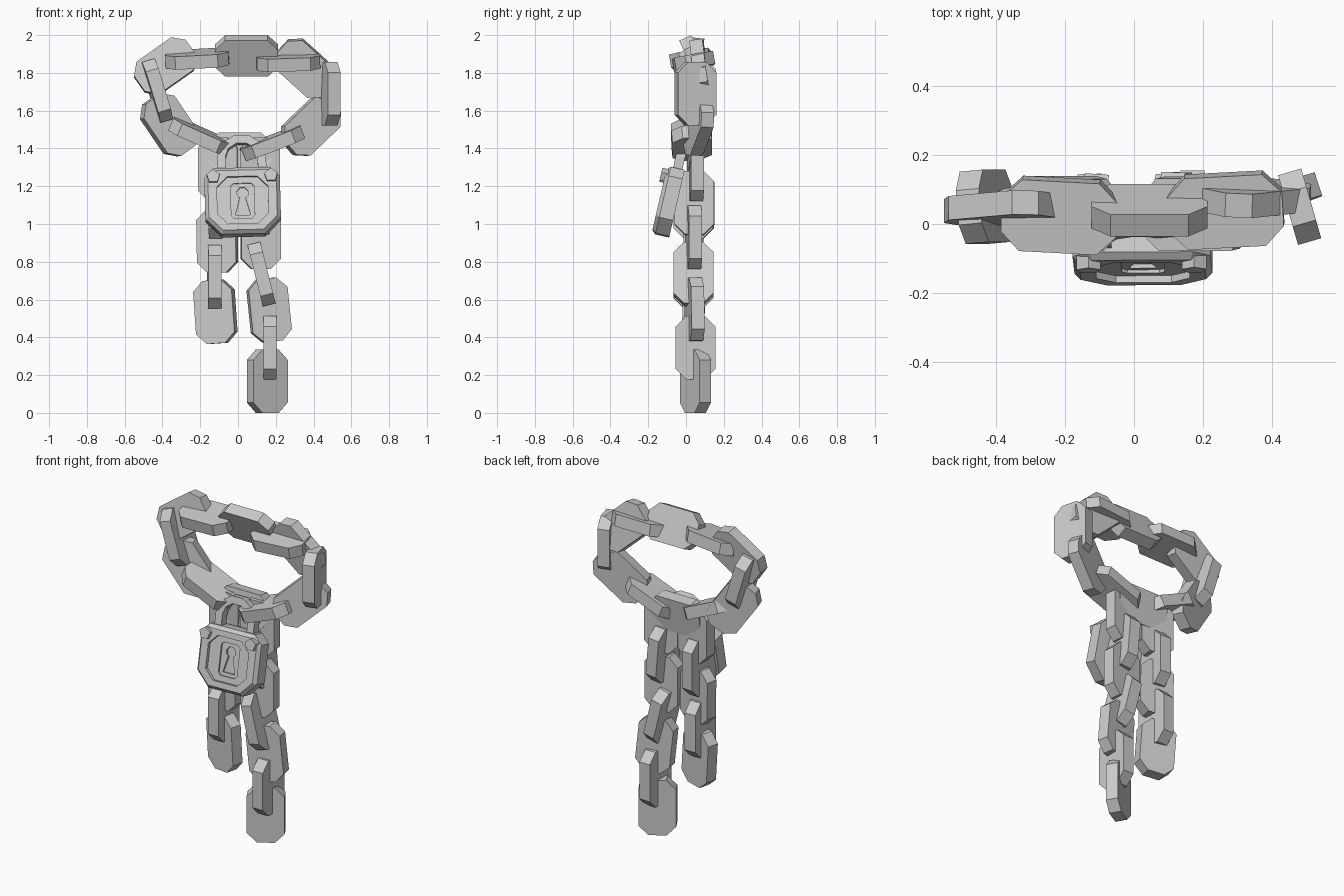
import bpy, bmesh, math
from mathutils import Matrix

if "Cube" in bpy.data.objects:
    bpy.data.objects.remove(bpy.data.objects["Cube"])

iron = bpy.data.materials.new("grey_iron")
iron.diffuse_color = (0.6, 0.6, 0.6, 1)
iron.use_nodes = True
iron.node_tree.nodes["Principled BSDF"].inputs["Base Color"].default_value = iron.diffuse_color


def prism(name, pts, depth, matrix, insets=()):
    """Extrude an x-z outline along y; optionally step the front face in or out."""
    bm = bmesh.new()
    front = [bm.verts.new((x, -depth / 2, z)) for x, z in pts]
    back = [bm.verts.new((x, depth / 2, z)) for x, z in pts]
    n = len(pts)
    face = bm.faces.new(front)
    bm.faces.new(back[::-1])
    for i in range(n):
        j = (i + 1) % n
        bm.faces.new((front[i], back[i], back[j], front[j]))
    bmesh.ops.recalc_face_normals(bm, faces=bm.faces)
    for thickness, rise in insets:
        bm.normal_update()
        bmesh.ops.inset_region(bm, faces=[face], thickness=thickness, depth=rise)
    me = bpy.data.meshes.new(name)
    bm.to_mesh(me)
    bm.free()
    me.materials.append(iron)
    ob = bpy.data.objects.new(name, me)
    ob.matrix_world = matrix
    bpy.context.collection.objects.link(ob)
    return ob


def octagon(hx, hz, top, bottom):
    return [(-hx + bottom, -hz), (hx - bottom, -hz), (hx, -hz + bottom), (hx, hz - top),
            (hx - top, hz), (-hx + top, hz), (-hx, hz - top), (-hx, -hz + bottom)]


def rot(deg, axis):
    return Matrix.Rotation(math.radians(deg), 4, axis)


def link(name, x, y, z, angle, roll=0, yaw=0, length=0.335):
    """Solid eight-sided chain link; angle is its slope in the front plane."""
    m = Matrix.Translation((x, y, z)) @ rot(yaw, 'Z') @ rot(-angle, 'Y') @ rot(roll, 'X')
    prism(name, octagon(length / 2, 0.105, 0.055, 0.055), 0.07, m)


# Closed loop of links: x, y, z, angle, roll, yaw
loop = [
    (0.045, 0.04, 1.89, 0, 25, 0),
    (0.265, 0.04, 1.86, 2, -80, 3),
    (0.355, 0.075, 1.825, -42, 12, 6),
    (0.48, 0.05, 1.69, 90, 106, 0),
    (0.385, 0.065, 1.515, 42, -3, 20),
    (0.185, 0.03, 1.43, 21, -85, 0),
    (0.01, 0.06, 1.375, 0, -8, 0),
    (-0.20, 0.03, 1.465, -24, -83, 0),
    (-0.365, 0.06, 1.525, -55, -5, 14),
    (-0.43, 0.05, 1.705, -73, 85, 0),
    (-0.385, 0.045, 1.835, 35, -8, 5),
    (-0.215, 0.025, 1.875, 3, -80, -3),
]
for i, p in enumerate(loop):
    link(f"loop_link_{i + 1}", *p)

# Two hanging strands, from the top down
left = [
    (-0.105, 0.05, 1.29, 90, 0, -6),
    (-0.115, 0.04, 1.09, 90, 86, 0),
    (-0.11, 0.04, 0.91, 91, 0, -10),
    (-0.125, 0.04, 0.72, 90, 92, 0),
    (-0.12, 0.04, 0.535, 94, 0, -14),
]
right = [
    (0.115, 0.05, 1.29, 90, 0, 6),
    (0.12, 0.045, 1.11, 95, 88, 0),
    (0.12, 0.04, 0.93, 90, 0, 6),
    (0.125, 0.04, 0.735, 104, 90, 0),
    (0.165, 0.045, 0.545, 96, 0, 10),
    (0.17, 0.05, 0.345, 90, 90, 0),
    (0.155, 0.05, 0.1675, 90, 0, 30),
]
for side, strand in (("left", left), ("right", right)):
    for i, p in enumerate(strand):
        link(f"{side}_strand_link_{i + 1}", *p)

# Padlock, bottom swung forward
lock = Matrix.Translation((0.025, -0.085, 1.115)) @ rot(-13, 'X') @ rot(-1.5, 'Y')
body = prism("lock_body", octagon(0.2, 0.18, 0.05, 0.085), 0.075, lock, [(0.02, 0.02)])

# Stepped recess and keyhole cut into the front
hole = [(-0.04, -0.075), (0.04, -0.075), (0.015, 0.02)]
hole += [(0.032 * math.cos(a), 0.045 + 0.032 * math.sin(a))
         for a in (math.radians(d) for d in range(-30, 211, 48))]
hole += [(-0.015, 0.02)]
cuts = [("recess", octagon(0.135, 0.128, 0.055, 0.055), -0.037),
        ("panel", octagon(0.062, 0.095, 0.015, 0.015), -0.027),
        ("keyhole", hole, -0.015)]
for name, outline, floor in cuts:
    cutter = prism(name + "_cutter", outline, 0.1,
                   lock @ Matrix.Translation((0, floor - 0.05, 0)))
    cutter.hide_render = True
    cutter.hide_viewport = True
    cut = body.modifiers.new(name, 'BOOLEAN')
    cut.operation = 'DIFFERENCE'
    cut.object = cutter
    cut.solver = 'EXACT'

# Five-sided bolts in the upper corners
pentagon = [(0.037 * math.sin(math.tau * k / 5), 0.037 * math.cos(math.tau * k / 5))
            for k in range(5)]
for side in (-1, 1):
    prism("left_bolt" if side < 0 else "right_bolt", pentagon, 0.06,
          lock @ Matrix.Translation((side * 0.153, -0.05, 0.128)), [(0.01, 0)])

# Shackle arch
arc = [math.pi * k / 5 for k in range(6)]
outer = [(0.13 * math.cos(a), 0.245 + 0.12 * math.sin(a)) for a in arc]
inner = [(0.085 * math.cos(a), 0.245 + 0.075 * math.sin(a)) for a in reversed(arc)]
prism("shackle", [(0.13, 0.15)] + outer + [(-0.13, 0.15), (-0.085, 0.15)] + inner
      + [(0.085, 0.15)], 0.05, lock)
